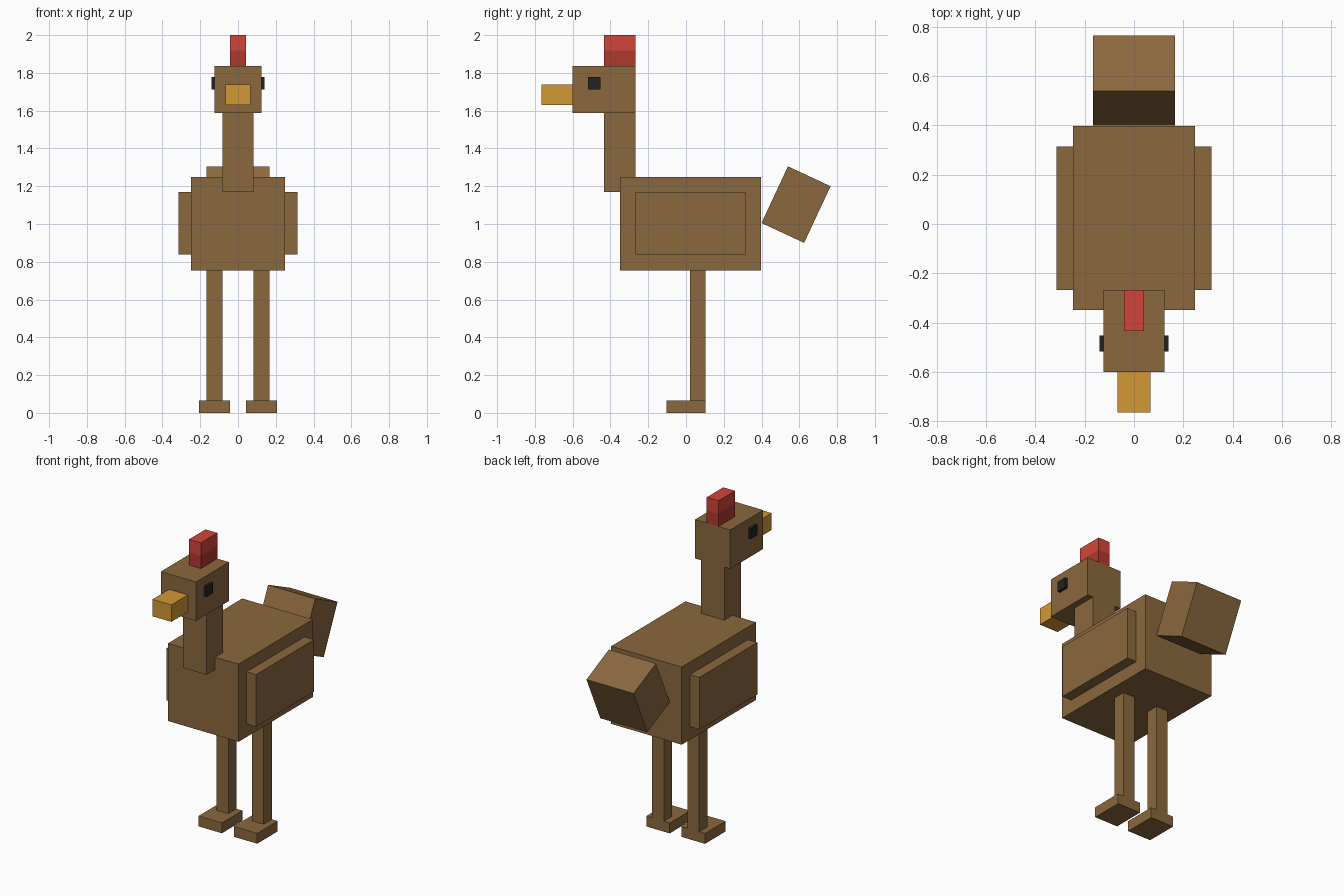
import bpy
import bmesh
from math import radians
from mathutils import Matrix, Vector

cube = bpy.data.objects.get("Cube")
if cube:
    bpy.data.objects.remove(cube, do_unlink=True)


def make_material(name, hex_colour):
    """Flat material from an sRGB hex string, stored as linear values."""
    srgb = [int(hex_colour[i:i + 2], 16) / 255 for i in (0, 2, 4)]
    linear = [c / 12.92 if c <= 0.04045 else ((c + 0.055) / 1.055) ** 2.4 for c in srgb]
    material = bpy.data.materials.new(name)
    material.use_nodes = True
    material.diffuse_color = (*linear, 1)
    shader = material.node_tree.nodes["Principled BSDF"]
    shader.inputs["Base Color"].default_value = (*linear, 1)
    shader.inputs["Roughness"].default_value = 0.9
    return material


def make_box(name, x, y, z, *materials, tilt=0, split=None):
    """Box from (min, max) ranges, tilted about x; faces below split take the second material."""
    low, high = Vector((x[0], y[0], z[0])), Vector((x[1], y[1], z[1]))
    centre = (low + high) / 2
    bm = bmesh.new()
    bmesh.ops.create_cube(bm, size=1, matrix=Matrix.Diagonal((*(high - low), 1)))
    if split is not None:
        bmesh.ops.bisect_plane(bm, geom=bm.verts[:] + bm.edges[:] + bm.faces[:],
                               plane_co=(0, 0, split - centre.z), plane_no=(0, 0, 1))
        for face in bm.faces:
            face.material_index = int(face.calc_center_median().z < split - centre.z)
    mesh = bpy.data.meshes.new(name)
    bm.to_mesh(mesh)
    bm.free()
    for material in materials:
        mesh.materials.append(material)
    obj = bpy.data.objects.new(name, mesh)
    obj.location = centre
    obj.rotation_euler.x = radians(tilt)
    bpy.context.collection.objects.link(obj)
    return obj


def make_pair(name, x, y, z, material):
    """Matching boxes on the left (+x) and right (-x)."""
    make_box("left_" + name, x, y, z, material)
    make_box("right_" + name, (-x[1], -x[0]), y, z, material)


def centred(width):
    return -width / 2, width / 2


brown = make_material("brown feathers", "8b683e")
gold = make_material("golden beak", "d29836")
red = make_material("comb red", "d24538")
dark_red = make_material("comb dark red", "b0382d")
black = make_material("eye black", "222222")

# Body, neck and head
make_box("body", centred(0.497), (-0.35, 0.398), (0.755, 1.25), brown)
make_box("neck", centred(0.166), (-0.434, -0.268), (1.17, 1.588), brown)
make_box("head", centred(0.248), (-0.6, -0.268), (1.588, 1.836), brown)

# Beak and two-tone comb
make_box("beak", centred(0.133), (-0.766, -0.6), (1.63, 1.738), gold)
make_box("comb", centred(0.083), (-0.434, -0.268), (1.836, 2), red, dark_red, split=1.918)

# Tilted tail block
make_box("tail", centred(0.332), (0.458, 0.707), (0.937, 1.268), brown, tilt=-25)

# Mirrored parts
make_pair("eye", (0.124, 0.141), (-0.518, -0.452), (1.713, 1.779), black)
make_pair("wing", (0.248, 0.315), (-0.268, 0.315), (0.838, 1.17), brown)
make_pair("leg", (0.083, 0.166), (0.021, 0.104), (0.066, 0.755), brown)
make_pair("foot", (0.042, 0.207), (-0.102, 0.104), (0, 0.066), brown)
